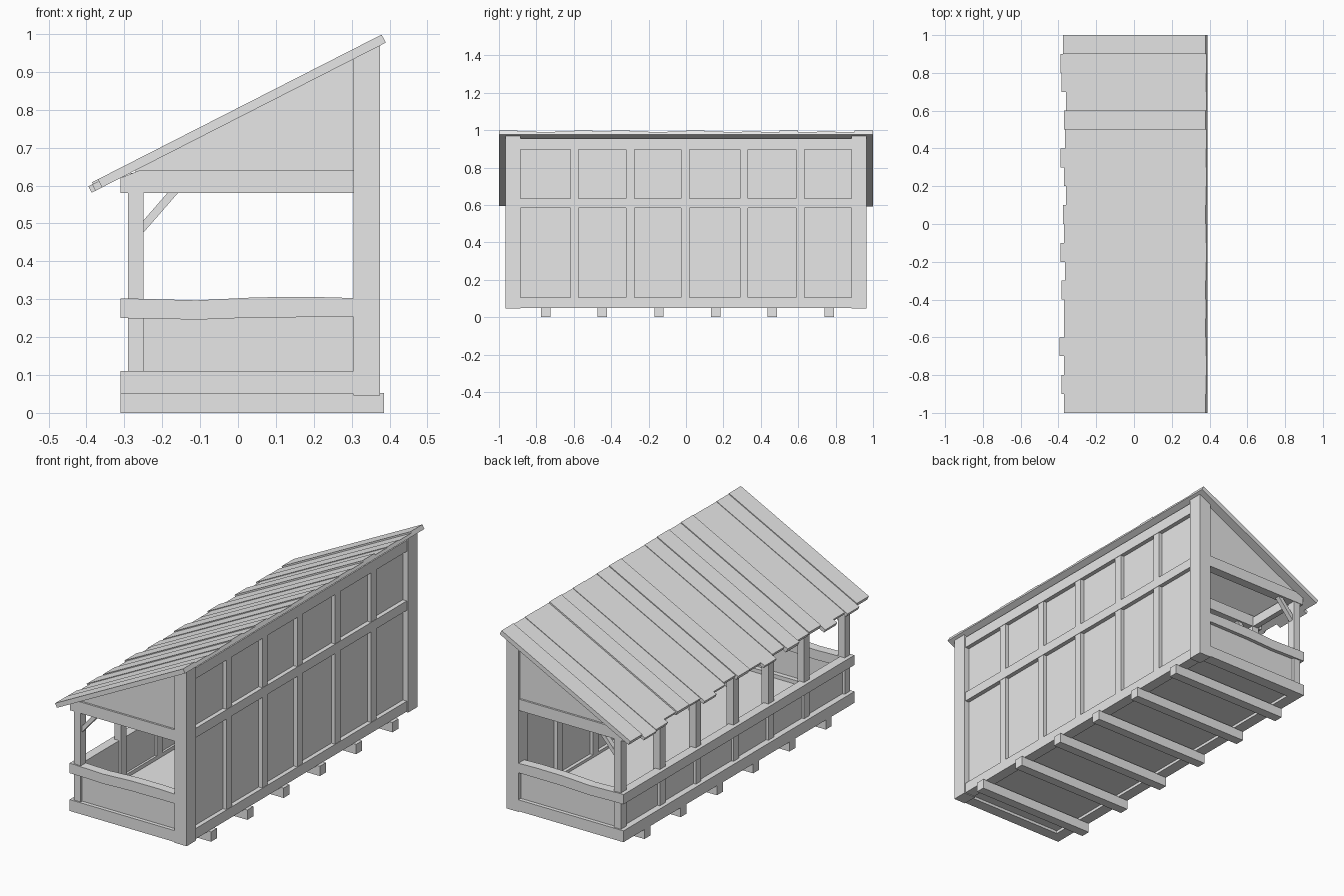
import bpy, math

if "Cube" in bpy.data.objects:
    bpy.data.objects.remove(bpy.data.objects["Cube"], do_unlink=True)

GREY = (0.8, 0.8, 0.8, 1.0)
mat = bpy.data.materials.new("plain_grey")
mat.use_nodes = True
mat.diffuse_color = GREY
mat.node_tree.nodes["Principled BSDF"].inputs["Base Color"].default_value = GREY

SLOPE = 0.51


def under(x):
    """Height of the roof underside at x."""
    return 0.977 + SLOPE * (x - 0.39)


def prism(name, profile, y0, y1):
    """Extrude an x-z profile (counter-clockwise from the front) along y."""
    n = len(profile)
    verts = [(x, y, z) for y in (y0, y1) for x, z in profile]
    faces = [list(range(n)), list(range(2 * n - 1, n - 1, -1))]
    faces += [[i, i + n, (i + 1) % n + n, (i + 1) % n] for i in range(n)]
    mesh = bpy.data.meshes.new(name)
    mesh.from_pydata(verts, [], faces)
    mesh.materials.append(mat)
    obj = bpy.data.objects.new(name, mesh)
    bpy.context.collection.objects.link(obj)
    return obj


def box(name, x0, x1, y0, y1, z0, z1):
    return prism(name, [(x0, z0), (x1, z0), (x1, z1), (x0, z1)], y0, y1)


def centred(name, x0, x1, y, width, z0, z1):
    return box(name, x0, x1, y - width / 2, y + width / 2, z0, z1)


LOW, BACK, END = -0.31, 0.305, 0.965
STUDS = [-0.596, -0.297, -0.005, 0.31, 0.61]

# Floor and the joists below it
box("floor", -0.27, 0.33, -0.93, 0.93, 0.065, 0.09)
for i in range(6):
    centred("floor_joist", LOW, 0.385, -0.75 + i * 0.303, 0.05, 0, 0.052)

# Tall back wall: panel, rails and studs
box("back_panel", 0.328, 0.345, -0.9, 0.9, 0.06, 0.94)
for z0, z1 in ((0.05, 0.105), (0.585, 0.635), (0.897, 0.953)):
    box("back_rail", BACK + 0.005, 0.368, -0.89, 0.89, z0, min(z1, under(BACK)))
box("back_top_rail", 0.345, 0.368, -0.89, 0.89, 0.897, 0.955)
for y in STUDS:
    centred("back_stud", 0.31, 0.366, y, 0.045, 0.1, 0.9)

# Low side: sill, panel, hand rail and top plate
box("side_sill", LOW, -0.25, -END, END, 0.05, 0.11)
box("side_panel", -0.277, -0.262, -0.93, 0.93, 0.1, 0.26)
box("side_rail", LOW, -0.262, -END, END, 0.25, 0.302)
box("side_plate", -0.285, -0.255, -0.94, 0.94, 0.58, under(-0.285))

# Posts on the low side, each with a brace and a tie beam
BRACE = [(-0.252, 0.473), (-0.157, 0.582), (-0.185, 0.582), (-0.252, 0.505)]
TIE = [(LOW, 0.58), (BACK + 0.01, 0.58), (BACK + 0.01, 0.64),
       (-0.26, 0.64), (LOW, under(LOW))]
for y in [-0.935] + STUDS + [0.935]:
    centred("side_post", -0.29, -0.25, y, 0.045, 0.1, 0.59)
    prism("post_brace", BRACE, y - 0.013, y + 0.013)
for y in STUDS:
    prism("tie_beam", TIE, y - 0.022, y + 0.022)

# The two end walls
RAIL = [(LOW, 0.25), (-0.22, 0.249), (-0.11, 0.246), (0.05, 0.252), (BACK, 0.253),
        (BACK, 0.303), (0.2, 0.306), (0.05, 0.305), (-0.11, 0.297), (-0.22, 0.3), (LOW, 0.302)]
GABLE = [(-0.27, 0.625), (BACK + 0.01, 0.625), (BACK + 0.01, under(BACK + 0.01)),
         (-0.27, under(-0.27))]
POST = [(BACK, 0.046), (0.375, 0.046), (0.375, under(0.375)), (BACK, under(BACK))]
for s in (-1, 1):
    def span(inner, outer):
        return sorted((s * inner, s * outer))
    box("end_sill", LOW, BACK, *span(0.905, END), 0.05, 0.11)
    box("end_panel", -0.27, BACK + 0.01, *span(0.93, 0.945), 0.1, 0.26)
    prism("end_rail", RAIL, *span(0.915, END))
    prism("end_tie_beam", TIE, *span(0.91, 0.96))
    prism("gable_panel", GABLE, *span(0.925, 0.95))
    prism("corner_post", POST, *span(0.885, END))

# Roof planks with uneven eaves; some stand a little prouder
EAVES = [-0.37, -0.385, -0.37, -0.395, -0.37, -0.37, -0.385, -0.365, -0.39, -0.37,
         -0.375, -0.36, -0.37, -0.39, -0.365, -0.37, -0.36, -0.385, -0.39, -0.375]
PROUD = {0, 4, 6, 10, 15, 19}
angle = math.atan(SLOPE)
sin, cos = math.sin(angle), math.cos(angle)
for i, eave in enumerate(EAVES):
    t = 0.024 if i in PROUD else (0.016, 0.019)[i % 2]
    foot = eave + t * sin
    profile = [(foot, under(foot)), (0.39, under(0.39)),
               (0.39 - t * sin, under(0.39) + t * cos),
               (eave, under(foot) + t * cos)]
    prism("roof_plank", profile, -1 + i * 0.1, -0.9 + i * 0.1)
